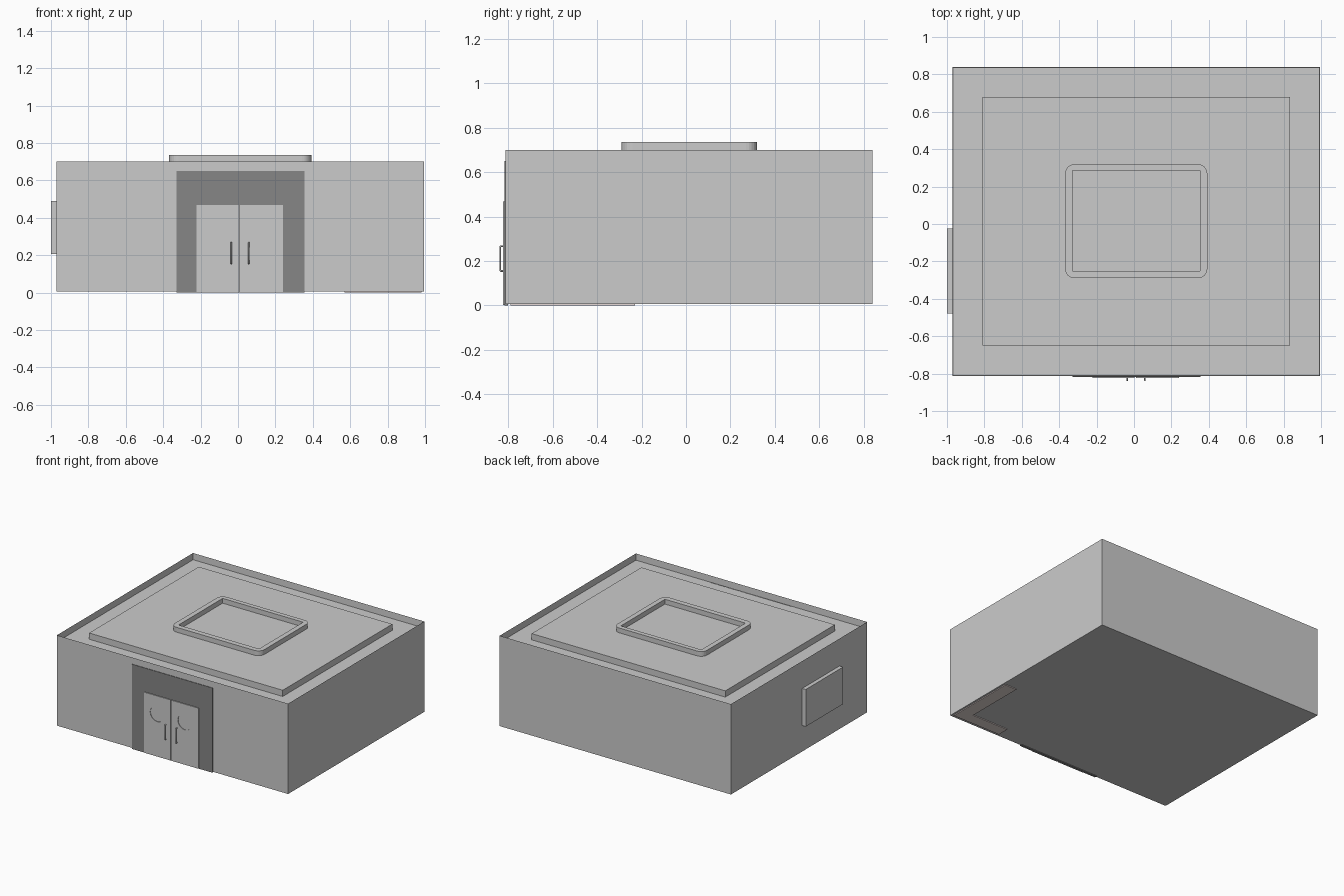
import bpy, bmesh, math

if "Cube" in bpy.data.objects:
    bpy.data.objects.remove(bpy.data.objects["Cube"])


def add_object(name, bm, color=None):
    bmesh.ops.recalc_face_normals(bm, faces=bm.faces[:])
    mesh = bpy.data.meshes.new(name)
    bm.to_mesh(mesh)
    bm.free()
    obj = bpy.data.objects.new(name, mesh)
    bpy.context.collection.objects.link(obj)
    if color:
        mat = bpy.data.materials.new(name + "_color")
        mat.diffuse_color = (*color, 1)
        mat.use_nodes = True
        mat.node_tree.nodes["Principled BSDF"].inputs["Base Color"].default_value = mat.diffuse_color
        mesh.materials.append(mat)
    return obj


def box_bm(x, y, z):
    bm = bmesh.new()
    bmesh.ops.create_cube(bm, size=1)
    for v in bm.verts:
        v.co = [a[0] if c < 0 else a[1] for a, c in zip((x, y, z), v.co)]
    return bm


def box(name, x, y, z, color=None):
    return add_object(name, box_bm(x, y, z), color)


# Building body with a sunken roof behind a thin parapet
bm = box_bm((-0.97, 0.995), (-0.813, 0.84), (0.006, 0.70))
bm.normal_update()
top = max(bm.faces, key=lambda f: f.calc_center_median().z)
bmesh.ops.inset_region(bm, faces=[top], thickness=0.003, depth=0)
for v in top.verts:
    v.co.z = 0.65
add_object("building_body", bm)

# Raised roof slab
box("roof_slab", (-0.81, 0.835), (-0.65, 0.68), (0.645, 0.698))


# Rooftop curb: rounded outside, square inside
def rounded_rect(x0, x1, y0, y1, r, n):
    pts = []
    corners = ((x1, y1, -1, -1), (x0, y1, 1, -1), (x0, y0, 1, 1), (x1, y0, -1, 1))
    for k, (x, y, sx, sy) in enumerate(corners):
        for i in range(n + 1):
            a = math.pi / 2 * (k + i / n)
            pts.append((x + r * (sx + math.cos(a)), y + r * (sy + math.sin(a))))
    return pts


n = 6
outer = rounded_rect(-0.368, 0.392, -0.29, 0.32, 0.05, n)
inner = rounded_rect(-0.33, 0.354, -0.25, 0.285, 0.0, 1)[::2]
bm = bmesh.new()
lo = [bm.verts.new((x, y, 0.69)) for x, y in outer]
hi = [bm.verts.new((x, y, 0.735)) for x, y in outer]
ilo = [bm.verts.new((x, y, 0.69)) for x, y in inner]
ihi = [bm.verts.new((x, y, 0.735)) for x, y in inner]
for i in range(len(outer)):
    j = (i + 1) % len(outer)
    bm.faces.new((lo[i], lo[j], hi[j], hi[i]))
for i in range(4):
    j = (i + 1) % 4
    bm.faces.new((ilo[j], ilo[i], ihi[i], ihi[j]))
    for o, c in ((lo, ilo), (hi, ihi)):
        s = i * (n + 1)
        for k in range(n):
            bm.faces.new((o[s + k], o[s + k + 1], c[i]))
        bm.faces.new((o[s + n], o[(s + n + 1) % len(o)], c[j], c[i]))
add_object("roof_curb", bm)

# Dark door surround
box("door_surround", (-0.33, 0.355), (-0.817, -0.80), (0.0, 0.65), (0.24, 0.24, 0.24))


# Door leaves with a shallow round pocket, and bent bar handles
def door(side, x0, x1, handle_x):
    leaf = box("door_leaf_" + side, (x0, x1), (-0.823, -0.81), (0.002, 0.467))
    bm = bmesh.new()
    bmesh.ops.create_cone(bm, cap_ends=True, segments=32, radius1=0.06,
                          radius2=0.06, depth=0.02)
    for v in bm.verts:
        x, y, z = v.co
        v.co = ((x0 + x1) / 2 + x, -0.829 + z, 0.33 + y)
    cutter = add_object("pocket_cutter", bm)
    cutter.hide_render = True
    mod = leaf.modifiers.new("pocket", "BOOLEAN")
    mod.operation = "DIFFERENCE"
    mod.object = cutter
    bpy.context.view_layer.objects.active = leaf
    bpy.ops.object.modifier_apply(modifier=mod.name)
    bpy.data.objects.remove(cutter)

    curve = bpy.data.curves.new("handle_" + side, "CURVE")
    curve.dimensions = "3D"
    curve.bevel_depth = 0.004
    curve.bevel_resolution = 2
    curve.use_fill_caps = True
    path = [(-0.82, 0.155), (-0.833, 0.155), (-0.836, 0.159),
            (-0.836, 0.263), (-0.833, 0.267), (-0.82, 0.267)]
    spline = curve.splines.new("POLY")
    spline.points.add(len(path) - 1)
    for p, (y, z) in zip(spline.points, path):
        p.co = (handle_x, y, z, 1)
    bpy.context.collection.objects.link(bpy.data.objects.new("handle_" + side, curve))


door("left", -0.223, 0.003, -0.036)
door("right", 0.011, 0.24, 0.058)

# Flat panel on the left wall
box("side_panel", (-1.0, -0.965), (-0.478, -0.025), (0.205, 0.49))

# L-shaped strip under the front right corner
tint = (0.8, 0.7, 0.68)
box("corner_strip_side", (0.88, 0.98), (-0.70, -0.23), (0.0, 0.007), tint)
box("corner_strip_front", (0.57, 0.98), (-0.79, -0.70), (0.0, 0.007), tint)
